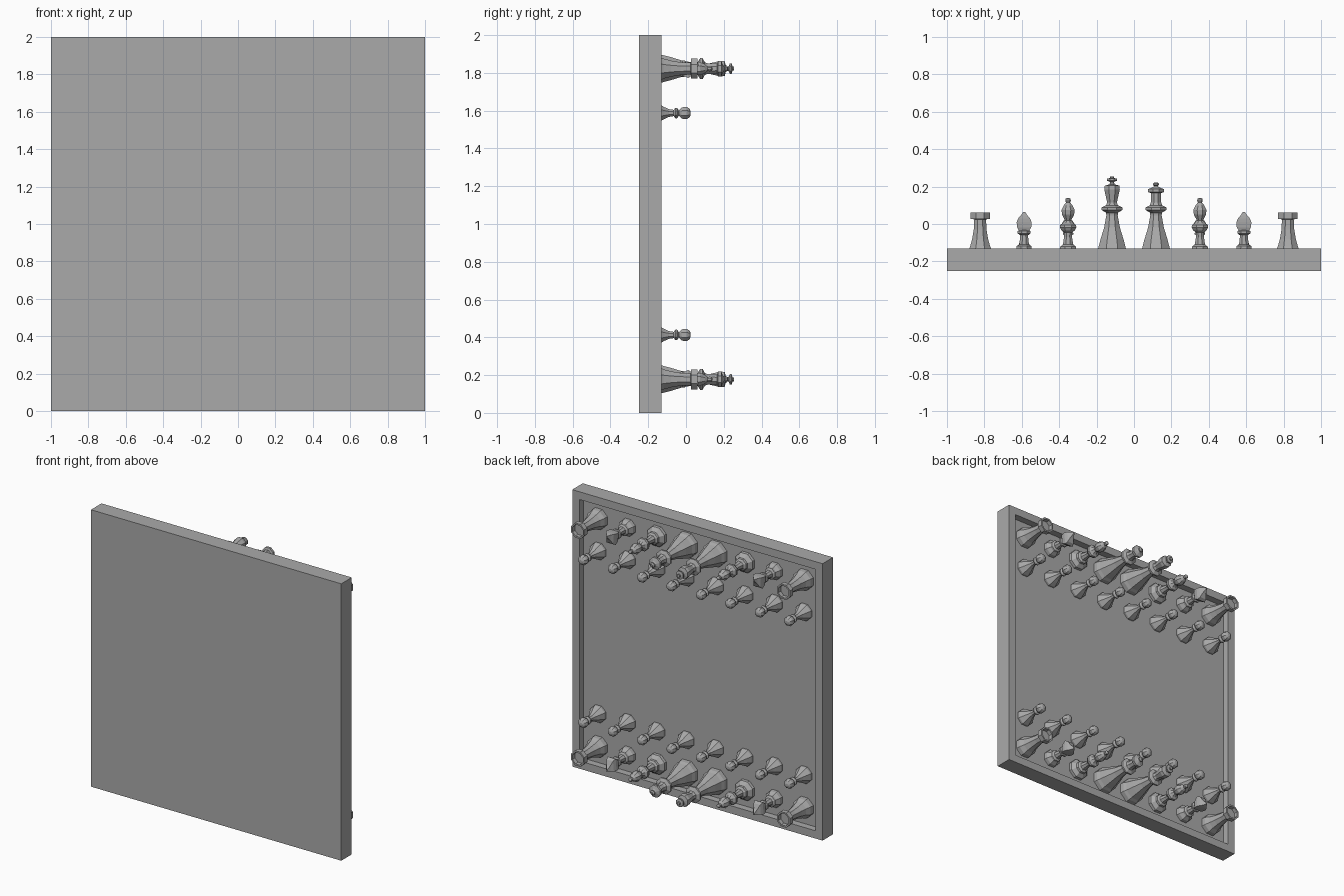
import bpy, bmesh, math

if "Cube" in bpy.data.objects:
    bpy.data.objects.remove(bpy.data.objects["Cube"])

grey = bpy.data.materials.new("stone_grey")
grey.diffuse_color = (0.4, 0.4, 0.4, 1)
grey.use_nodes = True
grey.node_tree.nodes["Principled BSDF"].inputs["Base Color"].default_value = grey.diffuse_color

FLOOR = -0.18   # y of the recessed playing field
SQ = 0.235      # square size


def finish(name, bm):
    bmesh.ops.recalc_face_normals(bm, faces=bm.faces)
    me = bpy.data.meshes.new(name)
    bm.to_mesh(me)
    bm.free()
    me.materials.append(grey)
    return me


def place(name, me, x, z, flip=False):
    ob = bpy.data.objects.new(name, me)
    ob.location = (x, 0, z)
    if flip:
        ob.rotation_euler = (0, math.pi, 0)
    bpy.context.collection.objects.link(ob)


def loft(bm, rings):
    loops = [[bm.verts.new(p) for p in ring] for ring in rings]
    n = len(loops[0])
    for a, b in zip(loops, loops[1:]):
        for i in range(n):
            j = (i + 1) % n
            bm.faces.new((a[i], a[j], b[j], b[i]))
    bm.faces.new(loops[0])
    bm.faces.new(loops[-1])


def lathe(bm, profile, sides=8):
    # turned shape around the y axis, profile of (y, radius)
    angs = [2 * math.pi * (i + 0.5) / sides for i in range(sides)]
    loft(bm, [[(r * math.cos(a), y, r * math.sin(a)) for a in angs] for y, r in profile])


def turned(name, profile):
    bm = bmesh.new()
    lathe(bm, profile)
    return finish(name, bm)


# Board: slab with a recessed field inside a raised rim
def square(h, y):
    return [(-h, y, 1 - h), (h, y, 1 - h), (h, y, 1 + h), (-h, y, 1 + h)]


bm = bmesh.new()
loft(bm, [square(1, -0.25), square(1, -0.13), square(0.944, -0.13), square(0.944, FLOOR)])
place("board", finish("board", bm), 0, 0)

# Turned pieces
pawn = turned("pawn", [(FLOOR, .062), (-.165, .062), (-.13, .043), (-.115, .034), (-.09, .022), (-.065, .018),
                       (-.055, .03), (-.047, .03), (-.038, .015), (-.025, .03), (-.012, .035),
                       (.004, .035), (.018, .026), (.025, .01)])
rook = turned("rook", [(FLOOR, .075), (-.15, .073), (-.12, .058), (-.08, .046), (-.03, .037), (.025, .034),
                       (.027, .057), (.062, .057), (.062, .045), (.035, .043)])
bishop = turned("bishop", [(FLOOR, .075), (-.16, .073), (-.135, .047), (-.12, .045), (-.11, .03), (-.07, .023),
                           (-.045, .024), (-.035, .038), (-.018, .048), (-.005, .046), (.005, .03),
                           (.02, .018), (.05, .035), (.075, .038), (.1, .025), (.115, .012),
                           (.125, .016), (.135, .014), (.14, .006)])
king = turned("king", [(FLOOR, .092), (-.15, .09), (-.13, .08), (-.08, .066), (-.02, .046), (.045, .033),
                       (.06, .034), (.075, .06), (.088, .06), (.1, .034), (.115, .028),
                       (.185, .045), (.205, .042), (.212, .014), (.225, .012), (.232, .03),
                       (.242, .03), (.246, .012), (.255, .012)])
queen = turned("queen", [(FLOOR, .092), (-.15, .09), (-.13, .08), (-.08, .066), (-.02, .046), (.045, .033),
                         (.06, .034), (.075, .06), (.088, .06), (.1, .036), (.115, .03),
                         (.165, .029), (.17, .045), (.187, .045), (.195, .022), (.203, .01),
                         (.208, .017), (.216, .017), (.223, .007)])

# Knight: turned foot with a tapered horse head
bm = bmesh.new()
lathe(bm, [(FLOOR, .062), (-.155, .06), (-.132, .044), (-.118, .043), (-.11, .028), (-.06, .022),
           (-.05, .038), (-.038, .038), (-.03, .025)])
head = [(-.04, .024, -.026, .022), (-.018, .038, -.032, .035), (.01, .04, -.034, .05),
        (.03, .032, -.034, .038), (.045, .018, -.032, .008), (.065, .005, -.028, -.015)]
loft(bm, [[(-w, y, a), (w, y, a), (w * .8, y, b), (-w * .8, y, b)] for y, w, a, b in head])
knight = finish("knight", bm)

# Both armies, heads of the knights turned to the middle of the board
back_row = [("rook", rook), ("knight", knight), ("bishop", bishop), ("king", king),
            ("queen", queen), ("bishop", bishop), ("knight", knight), ("rook", rook)]
for side, s in (("lower", -1), ("upper", 1)):
    for i, (name, me) in enumerate(back_row):
        x = (i - 3.5) * SQ
        place(f"{side}_{name}_{i}", me, x, 1 + s * 3.5 * SQ, flip=s > 0)
        place(f"{side}_pawn_{i}", pawn, x, 1 + s * 2.5 * SQ)
